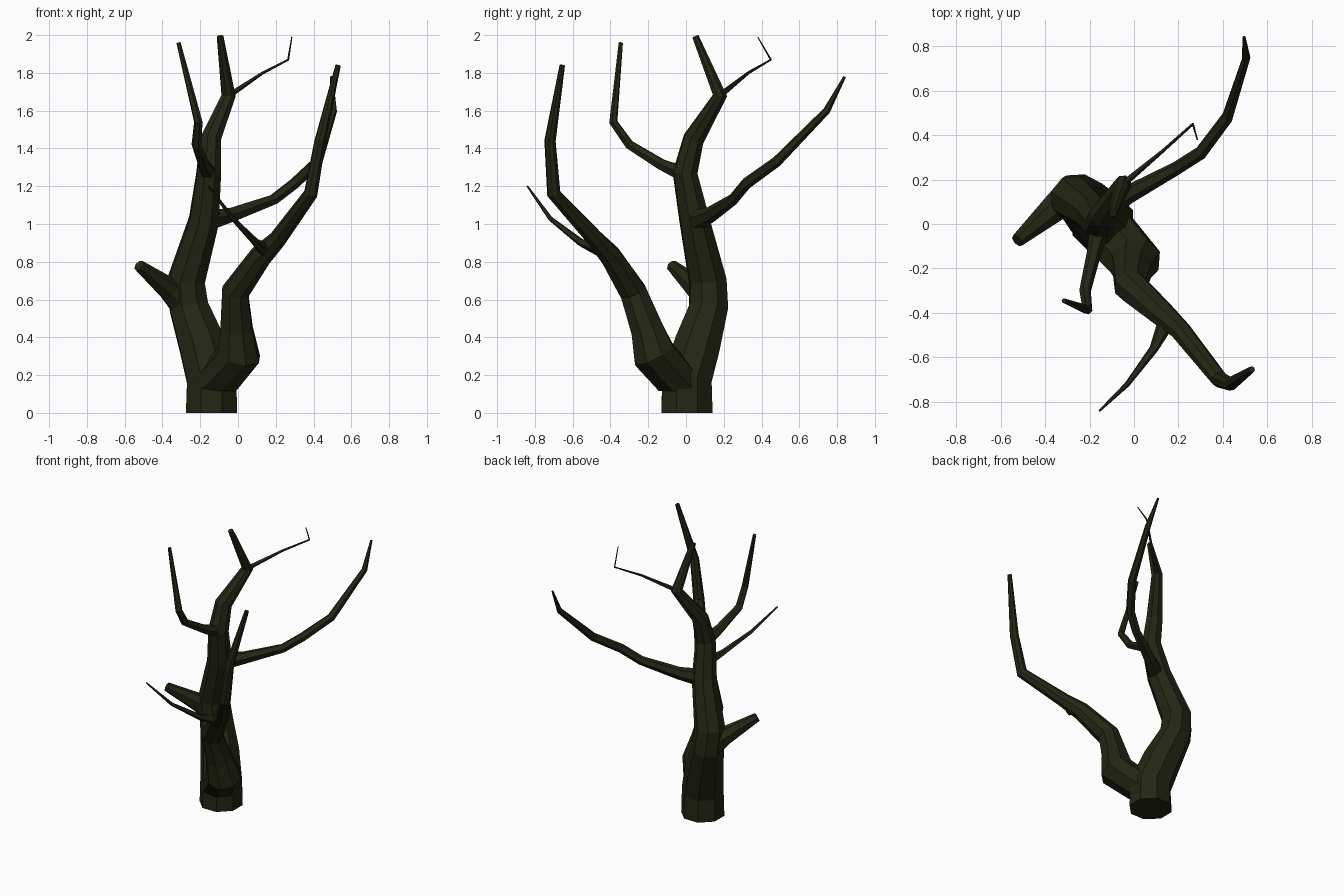
import bpy, bmesh, math
from mathutils import Vector

bark = bpy.data.materials.new("bark")
bark.diffuse_color = (0.017, 0.019, 0.007, 1)


def limb(name, sides, nodes, start_dir=None):
    """Flat-faced tapering tube through (x, y, z, radius) nodes with mitred joints."""
    pts = [Vector(n[:3]) for n in nodes]
    segs = [(b - a).normalized() for a, b in zip(pts, pts[1:])]
    dirs = [Vector(start_dir) if start_dir else segs[0]]
    dirs += [(a + b).normalized() for a, b in zip(segs, segs[1:])] + [segs[-1]]
    bm = bmesh.new()
    rings = []
    side = dirs[0].cross(Vector((0, 1, 0))).normalized()
    for i, (p, d, n) in enumerate(zip(pts, dirs, nodes)):
        side = (side - d * side.dot(d)).normalized()   # carry the frame along the path
        up = d.cross(side)
        ring = []
        for k in range(sides):
            a = 2 * math.pi * (k + 0.5) / sides
            ring.append(bm.verts.new(p + (side * math.cos(a) + up * math.sin(a)) * n[3] * 1.05))
        rings.append(ring)
    for r, s in zip(rings, rings[1:]):
        for k in range(sides):
            j = (k + 1) % sides
            bm.faces.new((r[k], r[j], s[j], s[k]))
    bm.faces.new(rings[0][::-1])
    bm.faces.new(rings[-1])
    bmesh.ops.recalc_face_normals(bm, faces=bm.faces)
    me = bpy.data.meshes.new(name)
    bm.to_mesh(me)
    bm.free()
    me.materials.append(bark)
    ob = bpy.data.objects.new(name, me)
    bpy.context.collection.objects.link(ob)


# Main trunk
limb("trunk", 8, [
    (-0.14, 0.005, 0, 0.14), (-0.14, 0.005, 0.18, 0.135), (-0.19, 0.06, 0.36, 0.125),
    (-0.26, 0.12, 0.56, 0.105), (-0.275, 0.115, 0.70, 0.10), (-0.18, 0.045, 1.02, 0.08),
    (-0.155, -0.005, 1.27, 0.065), (-0.145, 0.04, 1.45, 0.055),
    (-0.05, 0.18, 1.68, 0.038), (-0.095, 0.05, 1.993, 0.018)], (0, 0, 1))

# Second stem leaning forward
limb("front_stem", 8, [
    (-0.13, -0.02, 0.14, 0.125), (0.005, -0.17, 0.31, 0.115), (-0.008, -0.205, 0.44, 0.088),
    (-0.015, -0.28, 0.64, 0.073), (0.12, -0.40, 0.83, 0.058), (0.21, -0.48, 0.92, 0.045),
    (0.385, -0.70, 1.16, 0.036), (0.435, -0.72, 1.44, 0.029), (0.53, -0.655, 1.84, 0.014)],
    (0.15, -0.15, 1))

# Broken stub on the left
limb("left_stub", 7, [
    (-0.26, 0.13, 0.56, 0.09), (-0.36, 0.07, 0.65, 0.062), (-0.525, -0.075, 0.78, 0.03)])

# Branches
limb("back_branch", 6, [
    (-0.15, 0.05, 1.02, 0.055), (-0.03, 0.13, 1.05, 0.04), (0.19, 0.25, 1.13, 0.029),
    (0.30, 0.32, 1.215, 0.029), (0.42, 0.48, 1.33, 0.027), (0.505, 0.745, 1.60, 0.019),
    (0.495, 0.84, 1.78, 0.007)])
limb("upper_branch", 6, [
    (-0.15, 0.0, 1.26, 0.045), (-0.18, -0.13, 1.315, 0.031), (-0.22, -0.30, 1.42, 0.025),
    (-0.21, -0.385, 1.54, 0.022), (-0.315, -0.345, 1.96, 0.011)])

# Thin twigs
limb("top_twig", 5, [
    (-0.05, 0.18, 1.68, 0.016), (0.13, 0.33, 1.80, 0.008),
    (0.265, 0.45, 1.87, 0.006), (0.285, 0.38, 1.99, 0.003)])
limb("front_twig", 5, [
    (0.15, -0.43, 0.855, 0.04), (0.09, -0.56, 0.905, 0.02),
    (-0.03, -0.72, 1.03, 0.012), (-0.155, -0.84, 1.20, 0.005)])
